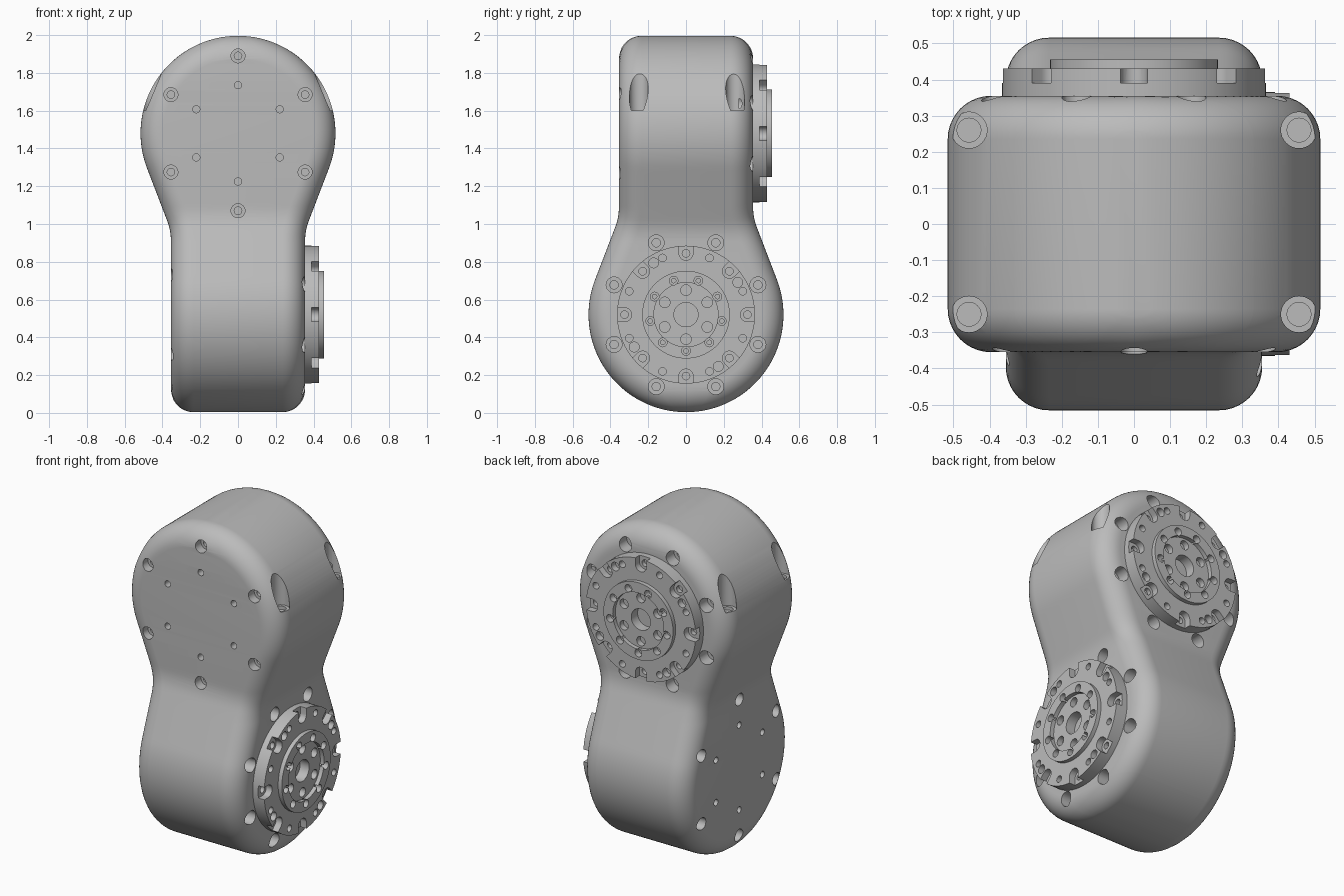
import bpy, bmesh
from math import sin, cos, acos, asin, pi, sqrt, radians
from mathutils import Matrix, Vector

if "Cube" in bpy.data.objects:
    bpy.data.objects.remove(bpy.data.objects["Cube"])

grey = bpy.data.materials.new("machined grey")
grey.use_nodes = True
grey.diffuse_color = (0.5, 0.5, 0.5, 1)
grey.node_tree.nodes["Principled BSDF"].inputs["Base Color"].default_value = (0.5, 0.5, 0.5, 1)

R, W, FILLET, CENTRE = 0.516, 0.355, 0.12, 1.48   # drum radius, half depth, edge round, height
BETA, NECK = radians(21), 0.3                     # taper angle and neck blend radius
NECK_Z = CENTRE - (R + NECK - (W + NECK) * cos(BETA)) / sin(BETA)


def finish(name, bm):
    bmesh.ops.recalc_face_normals(bm, faces=bm.faces)
    mesh = bpy.data.meshes.new(name)
    bm.to_mesh(mesh)
    bm.free()
    mesh.materials.append(grey)
    obj = bpy.data.objects.new(name, mesh)
    bpy.context.collection.objects.link(obj)
    return obj


def activate(obj):
    bpy.ops.object.select_all(action='DESELECT')
    obj.select_set(True)
    bpy.context.view_layer.objects.active = obj


def cut(obj, bm):
    cutter = finish("cutter", bm)
    cutter.hide_render = True
    mod = obj.modifiers.new("cut", 'BOOLEAN')
    mod.operation, mod.solver, mod.object = 'DIFFERENCE', 'EXACT', cutter
    activate(obj)
    bpy.ops.object.modifier_apply(modifier=mod.name)
    bpy.data.objects.remove(cutter)


def smooth(obj):
    activate(obj)
    bpy.ops.object.shade_smooth_by_angle(angle=radians(28))


def stack(bm, rings):
    """Skin a list of equal-length point rings and cap both ends."""
    rows = [[bm.verts.new(p) for p in ring] for ring in rings]
    n = len(rows[0])
    for a, b in zip(rows, rows[1:]):
        for i in range(n):
            bm.faces.new((a[i], a[(i + 1) % n], b[(i + 1) % n], b[i]))
    bm.faces.new(rows[0][::-1])
    bm.faces.new(rows[-1])


def lathe(bm, frame, profile, x=0, y=0, sides=24):
    """Turn (radius, height) pairs about the local z axis at x, y."""
    stack(bm, [[frame @ Vector((x + r * cos(2 * pi * i / sides), y + r * sin(2 * pi * i / sides), h))
                for i in range(sides)] for r, h in profile])


def pins(bm, frame, count, start, radius, profile):
    for k in range(count):
        a = radians(start) + 2 * pi * k / count
        lathe(bm, frame, profile, radius * cos(a), radius * sin(a))


def drum_frame(outward, height):
    out, up = Vector(outward), Vector((0, 0, 1))
    m = Matrix((up.cross(out), up, out)).transposed().to_4x4()
    m.translation = (0, 0, height)
    return m


def half_width(z, inset):
    """Half width of the drum-and-neck silhouette, shrunk by inset."""
    r = R - inset
    if z >= CENTRE - r * sin(BETA):
        return sqrt(max(r * r - (z - CENTRE) ** 2, 0))
    if z >= NECK_Z + (NECK + inset) * sin(BETA):
        return (r - (CENTRE - z) * sin(BETA)) / cos(BETA)
    if z >= NECK_Z:
        return W + NECK - sqrt((NECK + inset) ** 2 - (z - NECK_Z) ** 2)
    return W - inset


TOP = CENTRE + R


def body_ring(z):
    """Rounded section where the two crossed silhouettes meet."""
    other = 2 * 1.0 - z
    hi = acos(max(0, 1 - max(TOP - z, 0) / FILLET))
    lo = asin(max(0, 1 - max(TOP - other, 0) / FILLET))
    if TOP - z > FILLET:
        hi = pi / 2
    if TOP - other > FILLET:
        lo = 0
    steps = 10
    arc = []
    for i in range(steps + 1):
        f = lo + (hi - lo) * i / steps
        arc.append((half_width(z, FILLET * (1 - cos(f))), half_width(other, FILLET * (1 - sin(f)))))
    ring = []
    for sx, sy, order in ((1, 1, 1), (-1, 1, -1), (-1, -1, 1), (1, -1, -1)):
        ring += [(sx * x, sy * y, z) for x, y in arc[::order]]
    return ring


# Body: two drums with crossed axes joined by a blended neck
heights = [CENTRE + R * sin(radians(90 - 2.5 * i)) for i in range(45)] + [TOP - FILLET]
heights += [2 - z for z in heights]
heights += [0.72 + 0.56 * i / 30 for i in range(31)]
heights = sorted(set(round(z, 3) for z in heights))
heights[0], heights[-1] = 2 - TOP, TOP
bm = bmesh.new()
rows = [[bm.verts.new(p) for p in body_ring(z)] for z in heights]
for a, b in zip(rows, rows[1:]):
    n = len(a)
    for i in range(n):
        bm.faces.new((a[i], a[(i + 1) % n], b[(i + 1) % n], b[i]))
bmesh.ops.remove_doubles(bm, verts=bm.verts, dist=0.0002)
bmesh.ops.dissolve_degenerate(bm, edges=bm.edges, dist=0.0002)
body = finish("body_housing", bm)

drums = {"upper": ((0, 1, 0), CENTRE), "lower": ((1, 0, 0), 2 - CENTRE)}
for name, (out, height) in drums.items():
    front = drum_frame(out, height)
    rear = drum_frame([-c for c in out], height)

    # Counterbored screw holes around the flange, and those on the plain face
    bm = bmesh.new()
    pins(bm, front, 8, 22.5, 0.412, [(0.022, 0.25), (0.022, 0.28), (0.042, 0.28), (0.042, 0.5)])
    pins(bm, rear, 6, 30, 0.41, [(0.02, 0.27), (0.02, 0.3), (0.037, 0.3), (0.037, 0.5)])
    pins(bm, rear, 6, 30, 0.255, [(0.019, 0.3), (0.019, 0.5)])
    cut(body, bm)

    # Output flange: stepped disc with a shallow recess and centre bore
    bm = bmesh.new()
    lathe(bm, front, [(0.365, 0.33), (0.365, 0.43), (0.232, 0.43), (0.232, 0.455), (0.17, 0.455),
                      (0.17, 0.43), (0.064, 0.43), (0.064, 0.37)], sides=96)
    flange = finish(name + "_output_flange", bm)

    # U-shaped notches open to the rim
    bm = bmesh.new()
    for k in range(8):
        turn = front @ Matrix.Rotation(k * pi / 4, 4, 'Z')
        shape = [(0.325 - 0.037 * sin(t), 0.037 * cos(t)) for t in (pi * i / 12 for i in range(13))]
        shape += [(0.42, -0.037), (0.42, 0.037)]
        stack(bm, [[turn @ Vector((x, y, h)) for x, y in shape] for h in (0.39, 0.5)])
    cut(flange, bm)

    # Bolt circles and dowel holes
    bm = bmesh.new()
    pins(bm, front, 16, 0, 0.325, [(0.02, 0.365), (0.02, 0.5)])
    pins(bm, front, 4, 32, 0.323, [(0.026, 0.39), (0.026, 0.5)])
    pins(bm, front, 9, 30, 0.192, [(0.012, 0.39), (0.012, 0.415), (0.023, 0.415), (0.023, 0.5)])
    pins(bm, front, 6, 30, 0.13, [(0.028, 0.395), (0.028, 0.5)])
    cut(flange, bm)
    smooth(flange)

# Screw pockets sunk downward into the shoulders of the upper drum
bm = bmesh.new()
for x in (-0.457, 0.457):
    for y in (-0.25, 0.26):
        lathe(bm, Matrix(), [(0.033, 1.58), (0.033, 1.6), (0.05, 1.6), (0.05, 2.2)], x, y, 32)
cut(body, bm)
smooth(body)
